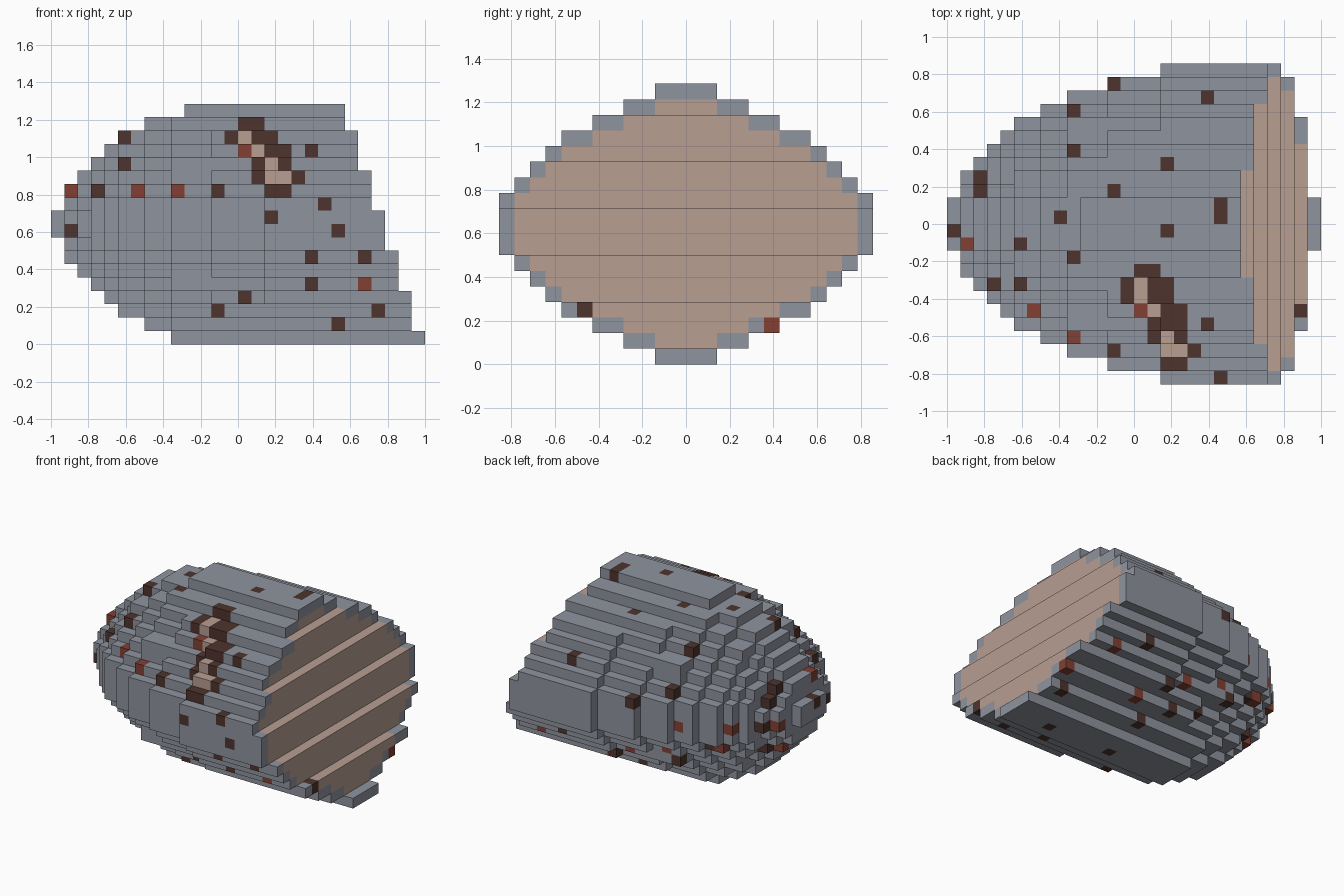
import bpy
import bmesh
from mathutils import Vector

if "Cube" in bpy.data.objects:
    bpy.data.objects.remove(bpy.data.objects["Cube"], do_unlink=True)

CELL = 1 / 14
LENGTH, HALF_Y, HALF_Z = 28, 12, 9
POWER = 1.45

# Half width and half height of each slice, nose first, constant after the list ends
WIDTHS = [2, 4, 5, 6, 7, 8, 8, 9, 9, 10, 10, 10, 11, 11, 11, 11]
HEIGHTS = [1, 3, 4, 5, 6, 7, 7, 8, 8]


def at(table, i, full):
    return table[i] if i < len(table) else full


def half_width(i, k):
    """Cells from the middle to the side, for slice i and layer k."""
    height = at(HEIGHTS, i, HALF_Z)
    z = abs(k + 0.5 - HALF_Z)
    if z > height or (i == 9 and k == 17):
        return 0
    curve = (1 - (z / height) ** POWER) ** (1 / POWER)
    return round((at(WIDTHS, i, HALF_Y) + 0.3) * curve)


def row_end(k):
    """The sloping cut: the rows shorten one cell every three layers."""
    return LENGTH - (min(k, 16) + 2) // 3


# Fill the body; the last cell of each row inside the skin is flesh
cells = {}
for k in range(2 * HALF_Z):
    for i in range(row_end(k)):
        for j in range(-half_width(i, k), half_width(i, k)):
            cells[i, j, k] = "hide"


def is_inner(i, j, k):
    around = ((1, 0), (-1, 0), (0, 1), (0, -1))
    return all(-half_width(i, k + b) <= j + a < half_width(i, k + b)
               for a, b in around)


for (i, j, k) in cells:
    if i == row_end(k) - 1 and is_inner(i, j, k):
        cells[i, j, k] = "flesh"


def mark_side(i, k, part, side, depth=1):
    """Colour the outermost cells on the front (-1) or the back (1)."""
    w = half_width(i, k)
    for d in range(depth):
        j = -w + d if side < 0 else w - 1 - d
        if (i, j, k) in cells:
            cells[i, j, k] = part


def mark_vertical(i, j, part, top=True):
    """Colour the highest or lowest cell of a column."""
    column = [k for k in range(2 * HALF_Z) if (i, j, k) in cells]
    if column:
        cells[i, j, max(column) if top else min(column)] = part


# Scattered spots, as (slice, layer) on the sides and (slice, row) on top and below
FRONT_DARK = [(5, 15), (5, 13), (3, 11), (12, 11), (19, 14), (20, 10), (16, 9),
              (21, 8), (1, 8), (19, 6), (23, 6), (19, 4), (14, 3), (12, 2),
              (24, 2), (21, 1)]
FRONT_RED = [(1, 11), (6, 11), (9, 11), (23, 4)]
BACK_DARK = [(2, 8), (2, 11), (6, 6), (3, 5), (20, 5), (16, 3), (16, 1),
             (14, 2), (11, 3), (9, 4), (25, 1)]
BACK_RED = [(8, 8), (4, 8), (1, 8), (23, 4), (18, 2), (14, 4), (10, 5),
            (5, 6), (2, 5), (26, 2)]
TOP_DARK = [(12, 10), (9, 8), (19, 9), (9, 5), (16, 4), (2, 3), (12, 2),
            (20, 1), (20, 0), (8, 0), (0, -1), (16, -1), (5, -2), (9, -3),
            (3, -5), (5, -5), (26, -7)]
TOP_RED = [(1, -2)]
BELOW_DARK = [(16, -1), (23, -1)]

for marks, part, side in ((FRONT_DARK, "dark_spots", -1), (FRONT_RED, "red_spots", -1),
                          (BACK_DARK, "dark_spots", 1), (BACK_RED, "red_spots", 1)):
    for i, k in marks:
        mark_side(i, k, part, side)
for marks, part, top in ((TOP_DARK, "dark_spots", True), (TOP_RED, "red_spots", True),
                         (BELOW_DARK, "dark_spots", False)):
    for i, j in marks:
        mark_vertical(i, j, part, top)

# Open wound on the front, drawn from its top layer down
WOUND = [".DD...",
         "DFDD..",
         ".RFDD.",
         "..DFD.",
         "..DFFD",
         "...DD."]
KEYS = {"D": "dark_spots", "F": "flesh", "R": "red_spots"}
for row, line in enumerate(WOUND):
    for column, key in enumerate(line):
        if key in KEYS:
            mark_side(13 + column, 16 - row, KEYS[key], -1, depth=2 if row else 1)


def material(name, colour):
    mat = bpy.data.materials.new(name)
    mat.use_nodes = True
    mat.diffuse_color = (*colour, 1)
    for node in mat.node_tree.nodes:
        if node.type == "BSDF_PRINCIPLED":
            node.inputs["Base Color"].default_value = (*colour, 1)
            node.inputs["Roughness"].default_value = 0.9
    return mat


def build_part(name, mat):
    """One flat-faced object from the exposed sides of the part's cells."""
    bm = bmesh.new()
    for cell, part in cells.items():
        if part != name:
            continue
        centre = Vector(cell) + Vector((0.5, 0.5, 0.5))
        for axis in range(3):
            for sign in (-1, 1):
                normal = Vector((0, 0, 0))
                normal[axis] = sign
                neighbour = tuple(int(c + n) for c, n in zip(cell, normal))
                if neighbour in cells:
                    continue
                u = Vector((0, 0, 0))
                u[(axis + 1) % 3] = 0.5
                v = normal.cross(u)
                corners = [centre + normal / 2 + a * u + b * v
                           for a, b in ((-1, -1), (1, -1), (1, 1), (-1, 1))]
                bm.faces.new([bm.verts.new((c - Vector((LENGTH / 2, 0, 0))) * CELL)
                              for c in corners])
    bmesh.ops.remove_doubles(bm, verts=bm.verts, dist=CELL / 100)
    mesh = bpy.data.meshes.new(name)
    bm.to_mesh(mesh)
    bm.free()
    mesh.materials.append(mat)
    bpy.context.collection.objects.link(bpy.data.objects.new(name, mesh))


build_part("hide", material("slate grey", (0.275, 0.296, 0.342)))
build_part("flesh", material("pale flesh", (0.479, 0.342, 0.288)))
build_part("dark_spots", material("dark brown", (0.076, 0.034, 0.027)))
build_part("red_spots", material("rust red", (0.223, 0.051, 0.034)))
